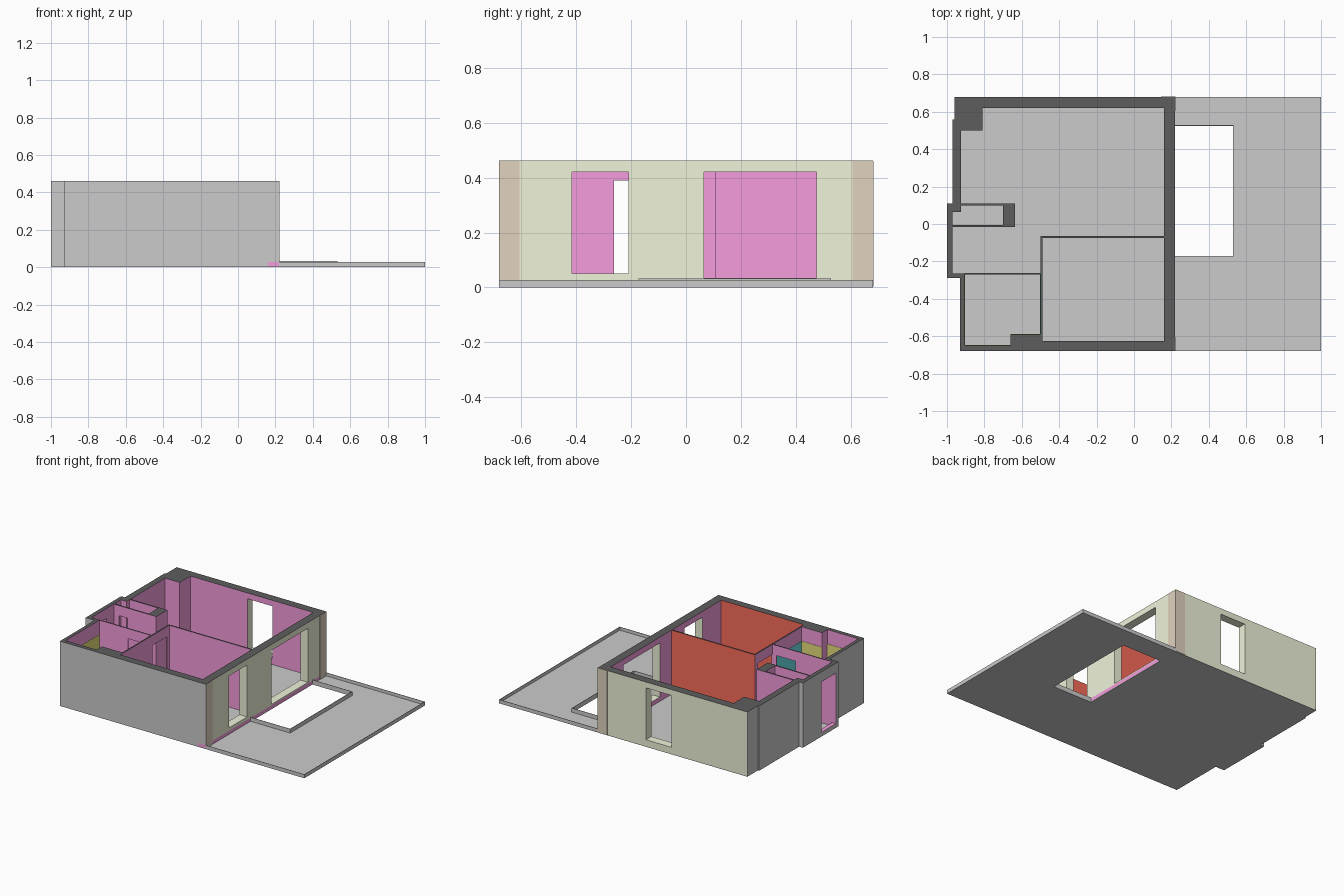
import bpy, bmesh

if "Cube" in bpy.data.objects:
    bpy.data.objects.remove(bpy.data.objects["Cube"])

H, F = 0.462, 0.004          # wall height, floor thickness


def mat(name, r, g, b):
    m = bpy.data.materials.new(name)
    m.diffuse_color = (r, g, b, 1)
    m.use_nodes = True
    m.node_tree.nodes["Principled BSDF"].inputs["Base Color"].default_value = m.diffuse_color
    return m


GREY = mat("plain_grey", .8, .8, .8)
BLACK = mat("wall_cap", .11, .11, .11)
PINK = mat("magenta_paint", .92, .34, .73)
RED = mat("red_paint", .96, .15, .10)
OLIVE = mat("olive_render", .87, .90, .70)
BROWN = mat("brown_cladding", .75, .65, .52)
TEAL = mat("teal_tile", .15, .75, .80)
YELLOW = mat("yellow_tile", .80, .75, .20)


def prism(name, pts, z0, z1):
    """Extrude a plan outline from z0 to z1."""
    bm = bmesh.new()
    face = bm.faces.new([bm.verts.new((x, y, z0)) for x, y in pts])
    top = bmesh.ops.extrude_face_region(bm, geom=[face])["geom"]
    bmesh.ops.translate(bm, vec=(0, 0, z1 - z0),
                        verts=[v for v in top if isinstance(v, bmesh.types.BMVert)])
    bmesh.ops.recalc_face_normals(bm, faces=bm.faces)
    me = bpy.data.meshes.new(name)
    bm.to_mesh(me)
    bm.free()
    ob = bpy.data.objects.new(name, me)
    bpy.context.collection.objects.link(ob)
    return ob


def box(name, x0, x1, y0, y1, z0=F, z1=H, m=None):
    ob = prism(name, [(x0, y0), (x1, y0), (x1, y1), (x0, y1)], z0, z1)
    if m:
        ob.data.materials.append(m)
    return ob


def cut(ob, *bounds):
    """Cut a box-shaped opening and bake the result."""
    tool = box("cutter", *bounds)
    mod = ob.modifiers.new("opening", 'BOOLEAN')
    mod.operation, mod.solver, mod.object = 'DIFFERENCE', 'EXACT', tool
    dg = bpy.context.evaluated_depsgraph_get()
    baked = bpy.data.meshes.new_from_object(ob.evaluated_get(dg))
    ob.modifiers.clear()
    ob.data = baked
    bpy.data.objects.remove(tool)


def wall(name, x0, x1, y0, y1, holes=(), reveal=PINK, z0=F, **paint):
    """Wall with openings (along, along, low, high); paint faces by side E W N S."""
    ob = box(name, x0, x1, y0, y1, z0)
    for a, b, lo, hi in holes:
        if x1 - x0 > y1 - y0:
            cut(ob, a, b, y0 - .05, y1 + .05, lo, hi)
        else:
            cut(ob, x0 - .05, x1 + .05, a, b, lo, hi)
    me = ob.data
    me.materials.clear()
    mats = [GREY, BLACK, reveal] + list(paint.values())
    for m in mats:
        me.materials.append(m)
    sides = {"E": (0, x1, 1), "W": (0, x0, -1), "N": (1, y1, 1), "S": (1, y0, -1)}
    for p in me.polygons:
        c, n = p.center, p.normal
        p.material_index = 2
        if abs(n.z) > .5:
            if abs(c.z - H) < 1e-4:
                p.material_index = 1
            elif abs(c.z - z0) < 1e-4:
                p.material_index = 0
        for k, (ax, pos, s) in sides.items():
            if n[ax] * s > .5 and abs(c[ax] - pos) < 1e-4:
                p.material_index = 3 + list(paint).index(k) if k in paint else 0
    return ob


# Floor following the house outline and terrace, with the pool opening
outline = [(-.93, -.68), (1, -.68), (1, .68), (-.96, .68), (-.96, .56), (-.97, .56),
           (-.97, .11), (-1, .11), (-1, -.29), (-.93, -.29)]
floor = prism("floor", outline, 0, F)
cut(floor, .22, .53, -.17, .525, -.1, .1)

# Raised terrace edging and pool rim
e = .003
for y in (-.68, .68 - e):
    box("terrace_edge_side", .22, 1, y, y + e, F, .027)
box("terrace_edge_end", 1 - e, 1, -.68 + e, .68 - e, F, .027)
box("pool_rim_end", .53, .53 + e, -.17 - e, .525 + e, 0, .033)
for y in (-.17 - e, .525):
    box("pool_rim_side", .22, .53, y, y + e, 0, .033)

# Outer walls
box("east_wall_base", .16, .22, -.68, .68, F, .028, PINK)
wall("east_wall", .16, .22, -.68, .68, [(-.415, -.21, .05, .42), (.065, .475, .035, .42)],
     OLIVE, z0=.028, E=OLIVE, W=PINK, N=OLIVE)
wall("north_wall", -.81, .16, .62, .68, [(-.36, -.16, .05, .42)], OLIVE, N=OLIVE, S=PINK)
wall("northwest_pier", -.96, -.81, .5, .68, N=OLIVE, E=PINK, S=PINK)
wall("living_west_wall", -.97, -.925, .11, .56, E=PINK)
wall("closet_stub", -.97, -.925, .065, .10, E=PINK, S=PINK)
wall("entry_west_wall", -1, -.97, -.265, .11, [(-.262, -.10, .03, .39)], E=PINK)
wall("entry_return", -1, -.905, -.29, -.265, N=PINK, E=PINK)
wall("bath_west_wall", -.93, -.905, -.65, -.29, E=PINK)
wall("bath_south_wall", -.93, -.66, -.68, -.65, N=PINK)
wall("south_pier", -.66, -.5, -.68, -.59, N=PINK, W=PINK, E=PINK)
wall("south_wall", -.5, .16, -.68, -.625, N=RED)

# Interior partitions
wall("bedroom_north_partition", -.5, .16, -.075, -.065, N=RED, S=PINK, W=PINK)
wall("bedroom_west_partition", -.5, -.49, -.625, -.075, [(-.262, -.10, .03, .39)],
     E=PINK, W=PINK)
wall("bath_partition", -.905, -.5, -.27, -.262, [(-.68, -.53, .03, .39)], N=PINK, S=PINK)
wall("closet_north_partition", -.97, -.7, .10, .11, N=PINK, S=PINK)
wall("closet_south_partition", -.97, -.7, -.015, -.005, [(-.93, -.86, .03, .39)],
     N=PINK, S=PINK)
wall("closet_pier", -.7, -.635, -.015, .11, N=PINK, S=PINK, E=PINK, W=PINK)

# Bathroom tiling
t, T = .002, .36
box("tile_west", -.905, -.905 + t, -.65, -.27, F, T, YELLOW)
box("tile_south", -.905, -.66, -.65, -.65 + t, F, T, YELLOW)
box("tile_pier", -.66, -.5, -.59, -.59 + t, F, T, YELLOW)
box("tile_east", -.5 - t, -.5, -.59, -.27, F, T, TEAL)

# Corner cladding
for y in (-.68, .605):
    box("corner_cladding_east", .22, .222, y, y + .075, F, H - .001, BROWN)
box("corner_cladding_north", .145, .222, .68, .682, F, H - .001, BROWN)
